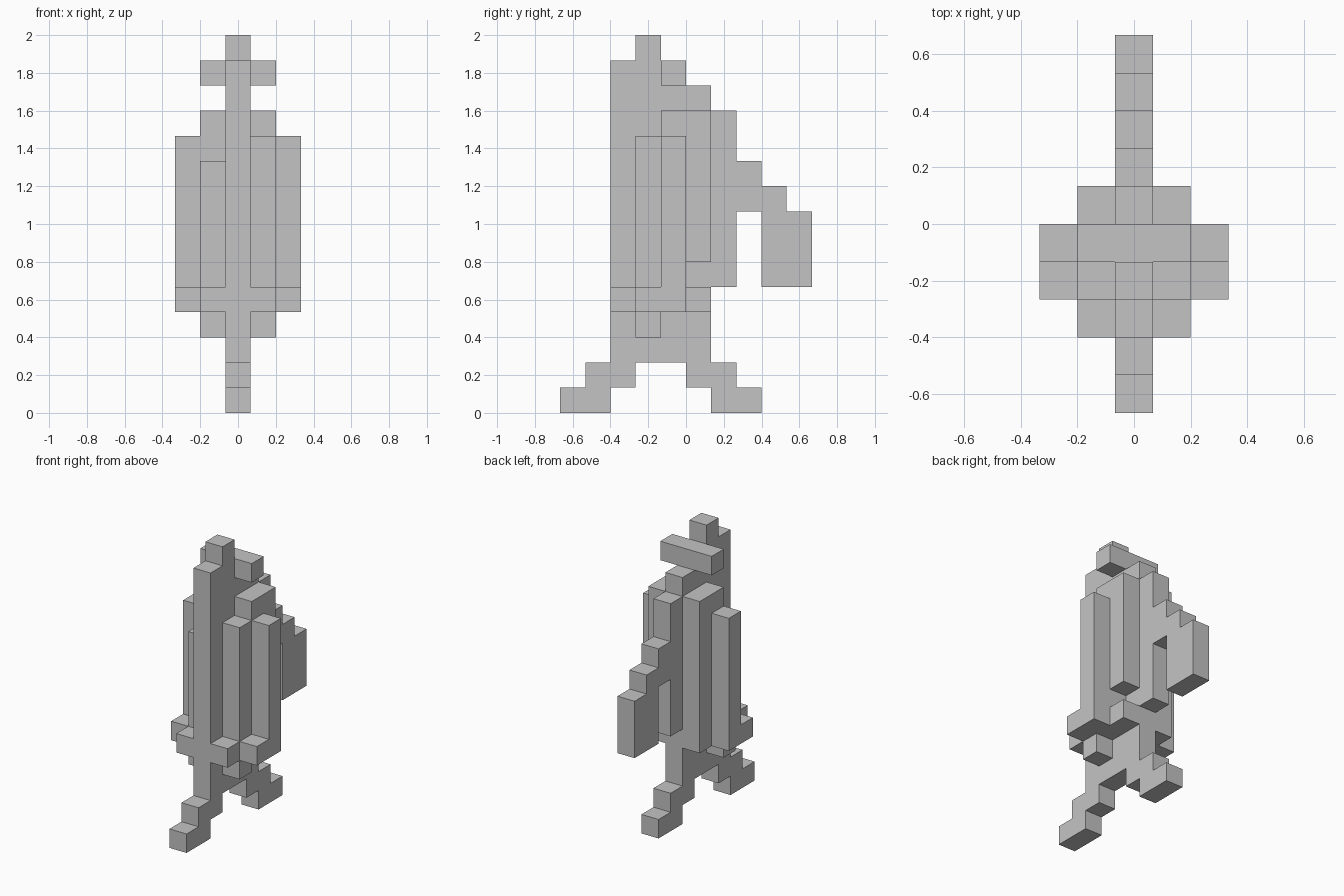
import bpy
import bmesh

if "Cube" in bpy.data.objects:
    bpy.data.objects.remove(bpy.data.objects["Cube"], do_unlink=True)

U = 2 / 15  # size of one block

grey = bpy.data.materials.new("plain_grey")
grey.use_nodes = True
grey.diffuse_color = (0.55, 0.55, 0.55, 1)
grey.node_tree.nodes["Principled BSDF"].inputs["Base Color"].default_value = grey.diffuse_color


def extrude_profile(name, outline, x0, x1):
    """Extrude a (y, z) outline, in block units, from x0 to x1."""
    bm = bmesh.new()
    face = bm.faces.new([bm.verts.new((x0 * U, (y - 5) * U, z * U)) for y, z in outline])
    new = bmesh.ops.extrude_face_region(bm, geom=[face])["geom"]
    verts = [v for v in new if isinstance(v, bmesh.types.BMVert)]
    bmesh.ops.translate(bm, verts=verts, vec=((x1 - x0) * U, 0, 0))
    bmesh.ops.recalc_face_normals(bm, faces=bm.faces)
    mesh = bpy.data.meshes.new(name)
    bm.to_mesh(mesh)
    bm.free()
    mesh.materials.append(grey)
    obj = bpy.data.objects.new(name, mesh)
    bpy.context.collection.objects.link(obj)
    return obj


def block(name, side, column, y0, y1, z0, z1):
    """Box in the given column out from the centre, on side +1 or -1."""
    a, b = sorted((side * (column - 0.5), side * (column + 0.5)))
    label = "left_" if side > 0 else "right_"
    extrude_profile(label + name, [(y0, z0), (y1, z0), (y1, z1), (y0, z1)], a, b)


# Central body: feet, stepped back, hanging tail and crest in one slab
extrude_profile("central_body", [
    (0, 0), (2, 0), (2, 1), (3, 1), (3, 2), (5, 2), (5, 1), (6, 1), (6, 0), (8, 0),
    (8, 1), (7, 1), (7, 2), (6, 2), (6, 5), (7, 5), (7, 8), (8, 8), (8, 5), (10, 5),
    (10, 8), (9, 8), (9, 9), (8, 9), (8, 10), (7, 10), (7, 12), (6, 12), (6, 13),
    (5, 13), (5, 14), (4, 14), (4, 15), (3, 15), (3, 14), (2, 14), (2, 2), (1, 2),
    (1, 1), (0, 1)], -0.5, 0.5)

for side in (1, -1):
    # Head bar and lower stubs
    block("head_bar", side, 1, 4, 5, 13, 14)
    block("front_stub", side, 1, 2, 3, 4, 5)
    block("outer_stub", side, 2, 3, 4, 4, 5)
    # Upright side pillars; the front one is shorter on the right
    block("front_pillar", side, 1, 3, 4, 3, 11 if side > 0 else 10)
    block("outer_pillar", side, 2, 4, 5, 4, 11)

# Rear side panels; the left one has a notch at the back
block("rear_panel", -1, 1, 4, 6, 4, 12)
extrude_profile("left_rear_panel", [
    (4, 4), (6, 4), (6, 5), (5, 5), (5, 6), (6, 6), (6, 12), (4, 12)], 0.5, 1.5)
